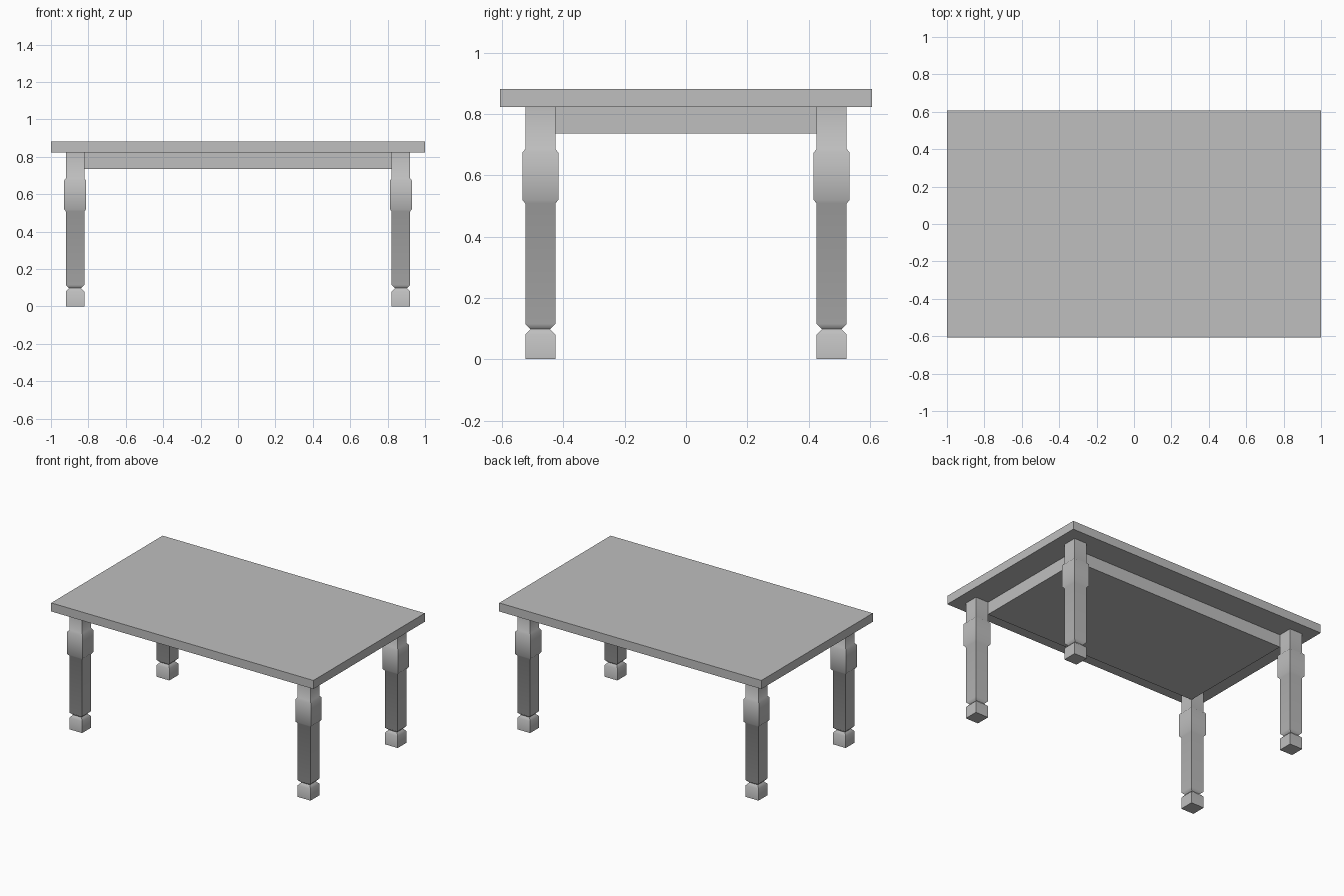
import bpy
import bmesh
import math

cube = bpy.data.objects.get("Cube")
if cube:
    bpy.data.objects.remove(cube, do_unlink=True)

grey = bpy.data.materials.new("plain_grey")
grey.use_nodes = True
grey.diffuse_color = (0.52, 0.52, 0.52, 1)
grey.node_tree.nodes["Principled BSDF"].inputs["Base Color"].default_value = grey.diffuse_color


def add_object(name, bm):
    bmesh.ops.recalc_face_normals(bm, faces=bm.faces)
    mesh = bpy.data.meshes.new(name)
    bm.to_mesh(mesh)
    bm.free()
    mesh.materials.append(grey)
    obj = bpy.data.objects.new(name, mesh)
    bpy.context.collection.objects.link(obj)
    return obj


def box(name, half_x, half_y, bottom, top):
    bm = bmesh.new()
    bmesh.ops.create_cube(bm, size=1)
    for v in bm.verts:
        v.co.x *= 2 * half_x
        v.co.y *= 2 * half_y
        v.co.z = top if v.co.z > 0 else bottom
    return add_object(name, bm)


def square_loft(name, profile):
    """Stack square rings of (half width, height) and cap both ends."""
    bm = bmesh.new()
    corners = [(-1, -1), (1, -1), (1, 1), (-1, 1)]
    rings = [[bm.verts.new((x * w, y * w, z)) for x, y in corners]
             for w, z in profile]
    for low, high in zip(rings, rings[1:]):
        for i in range(4):
            j = (i + 1) % 4
            bm.faces.new((low[i], low[j], high[j], high[i]))
    bm.faces.new(rings[0][::-1])
    bm.faces.new(rings[-1])
    return add_object(name, bm)


# Tabletop slab and the solid apron block beneath it
UNDERSIDE = 0.823
box("tabletop", 1.0, 0.607, UNDERSIDE, 0.882)
box("apron", 0.822, 0.426, 0.736, UNDERSIDE)

# Square legs: foot, notch, shaft, raised block, upper shaft
SHAFT, NECK, BLOCK = 0.049, 0.032, 0.059
leg_profile = [(SHAFT, 0), (SHAFT, 0.08), (NECK, 0.098), (SHAFT, 0.115),
               (SHAFT, 0.508), (BLOCK, 0.52), (BLOCK, 0.673),
               (SHAFT, 0.686), (SHAFT, UNDERSIDE)]
for side, sx in (("left", 1), ("right", -1)):
    for end, sy in (("front", -1), ("back", 1)):
        leg = square_loft(f"{end}_{side}_leg", leg_profile)
        leg.location = (sx * 0.871, sy * 0.475, 0)
        # Soft transitions along the leg, crisp corners
        bpy.ops.object.select_all(action="DESELECT")
        leg.select_set(True)
        bpy.context.view_layer.objects.active = leg
        bpy.ops.object.shade_smooth_by_angle(angle=math.radians(60))
